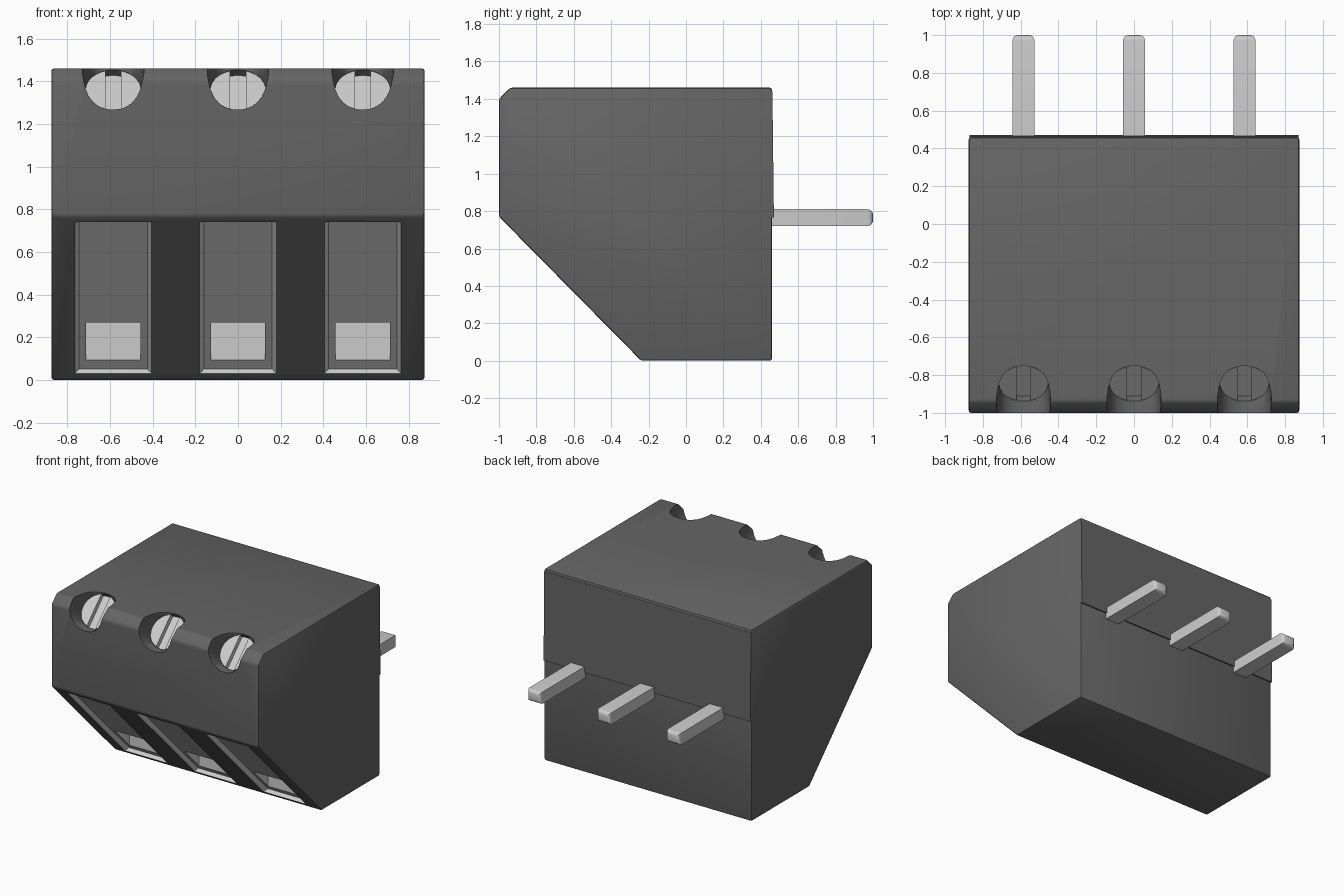
import bpy, bmesh, math
from mathutils import Matrix, Vector

if "Cube" in bpy.data.objects:
    bpy.data.objects.remove(bpy.data.objects["Cube"])

POLES = (-0.585, 0.0, 0.585)


def material(name, rgb):
    m = bpy.data.materials.new(name)
    m.diffuse_color = (*rgb, 1)
    m.use_nodes = True
    m.node_tree.nodes["Principled BSDF"].inputs["Base Color"].default_value = m.diffuse_color
    return m


DARK = material("dark_plastic", (0.13, 0.13, 0.13))
METAL = material("bright_metal", (0.70, 0.70, 0.67))


def make(name, bm, mat):
    bmesh.ops.recalc_face_normals(bm, faces=bm.faces[:])
    me = bpy.data.meshes.new(name)
    bm.to_mesh(me)
    bm.free()
    me.materials.append(mat)
    ob = bpy.data.objects.new(name, me)
    bpy.context.collection.objects.link(ob)
    return ob


def prism(name, pts, cx, mat, bevel=0):
    """Side profile of (y, z, half width) points spanned across x."""
    bm = bmesh.new()
    left = [bm.verts.new((cx - w, y, z)) for y, z, w in pts]
    right = [bm.verts.new((cx + w, y, z)) for y, z, w in pts]
    bm.faces.new(left)
    bm.faces.new(right[::-1])
    n = len(pts)
    for i in range(n):
        j = (i + 1) % n
        bm.faces.new((left[i], right[i], right[j], left[j]))
    if bevel:
        bmesh.ops.bevel(bm, geom=bm.edges[:], offset=bevel, segments=2,
                        profile=0.5, affect='EDGES')
    return make(name, bm, mat)


def box(name, x, y, z, mat):
    return prism(name, [(y[0], z[0], x[1]), (y[1], z[0], x[1]),
                        (y[1], z[1], x[1]), (y[0], z[1], x[1])], x[0], mat)


def loft(name, rings, mat, matrix, n=48):
    """Stacked elliptical rings of (height, x radius, y radius)."""
    bm = bmesh.new()
    loops = [[bm.verts.new((rx * math.cos(2 * math.pi * i / n),
                            ry * math.sin(2 * math.pi * i / n), h))
              for i in range(n)] for h, rx, ry in rings]
    bm.faces.new(loops[0][::-1])
    bm.faces.new(loops[-1])
    for a, b in zip(loops, loops[1:]):
        for i in range(n):
            j = (i + 1) % n
            bm.faces.new((a[i], a[j], b[j], b[i]))
    bm.transform(matrix)
    return make(name, bm, mat)


def cut(target, cutter):
    mod = target.modifiers.new("cut", 'BOOLEAN')
    mod.operation = 'DIFFERENCE'
    mod.solver = 'EXACT'
    mod.material_mode = 'TRANSFER'
    mod.object = cutter
    bpy.context.view_layer.objects.active = target
    bpy.ops.object.modifier_apply(modifier=mod.name)
    bpy.data.objects.remove(cutter)


# Housing with slanted wire-entry face and chamfered top front edge
W = 0.875
body = prism("housing", [(y, z, W) for y, z in (
    (-1, 1.40), (-0.94, 1.46), (0.46, 1.46), (0.46, 0), (-0.24, 0), (-1, 0.77))],
    0, DARK, bevel=0.012)
body.data.materials.append(METAL)

# Slightly raised, tapered upper back panel
prism("back_panel", [(y, z, W - 0.003) for y, z in (
    (0.44, 0.765), (0.47, 0.765), (0.462, 1.44), (0.44, 1.44))], 0, DARK)

# Frame of the slanted face
origin = Vector((-0.24, 0))
along = Vector((-0.76, 0.77)).normalized()
inward = Vector((0.77, 0.76)).normalized()

parts = [body]
for k, cx in enumerate(POLES, 1):
    # Metal-lined wire pocket, tapering inwards
    pocket = []
    for s, d, w in ((0.042, -0.02, 0.193), (1.04, -0.02, 0.193),
                    (1.04, 0.03, 0.16), (0.042, 0.03, 0.16)):
        p = origin + along * s + inward * d
        pocket.append((p.x, p.y, w))
    cut(body, prism("pocket_cutter", pocket, cx, METAL))
    # Clamp opening at the bottom of the pocket
    cut(body, box("clamp_cutter", (cx, 0.127), (-0.6, -0.29), (0.09, 0.27), METAL))

    # Flared screw hole on the top front edge
    tilt = Matrix.Translation((cx, -0.845, 1.36)) @ Matrix.Rotation(math.pi / 4, 4, 'X')
    cut(body, loft("hole_cutter", [(-0.06, 0.134, 0.132), (0, 0.134, 0.132),
                                   (0.24, 0.152, 0.37)], DARK, tilt))

    # Slotted screw
    screw = loft(f"screw_{k}", [(-0.10, 0.13, 0.13), (0, 0.13, 0.13)], METAL, tilt)
    slot = box("slot_cutter", (0, 0.037), (-0.2, 0.2), (-0.035, 0.05), METAL)
    slot.data.transform(tilt)
    cut(screw, slot)

    # Contact pin with rounded tip
    pin = box(f"pin_{k}", (cx, 0.058), (0.40, 1.0), (0.72, 0.81), METAL)
    bm = bmesh.new()
    bm.from_mesh(pin.data)
    tip = [e for e in bm.edges if all(v.co.y > 0.99 for v in e.verts)]
    bmesh.ops.bevel(bm, geom=tip, offset=0.03, segments=4, profile=0.5, affect='EDGES')
    bm.to_mesh(pin.data)
    bm.free()
    parts += [screw, pin]

# Smooth rounded surfaces, keep hard edges
bpy.ops.object.select_all(action='DESELECT')
for ob in parts:
    ob.select_set(True)
bpy.context.view_layer.objects.active = body
bpy.ops.object.shade_smooth_by_angle(angle=math.radians(30))
